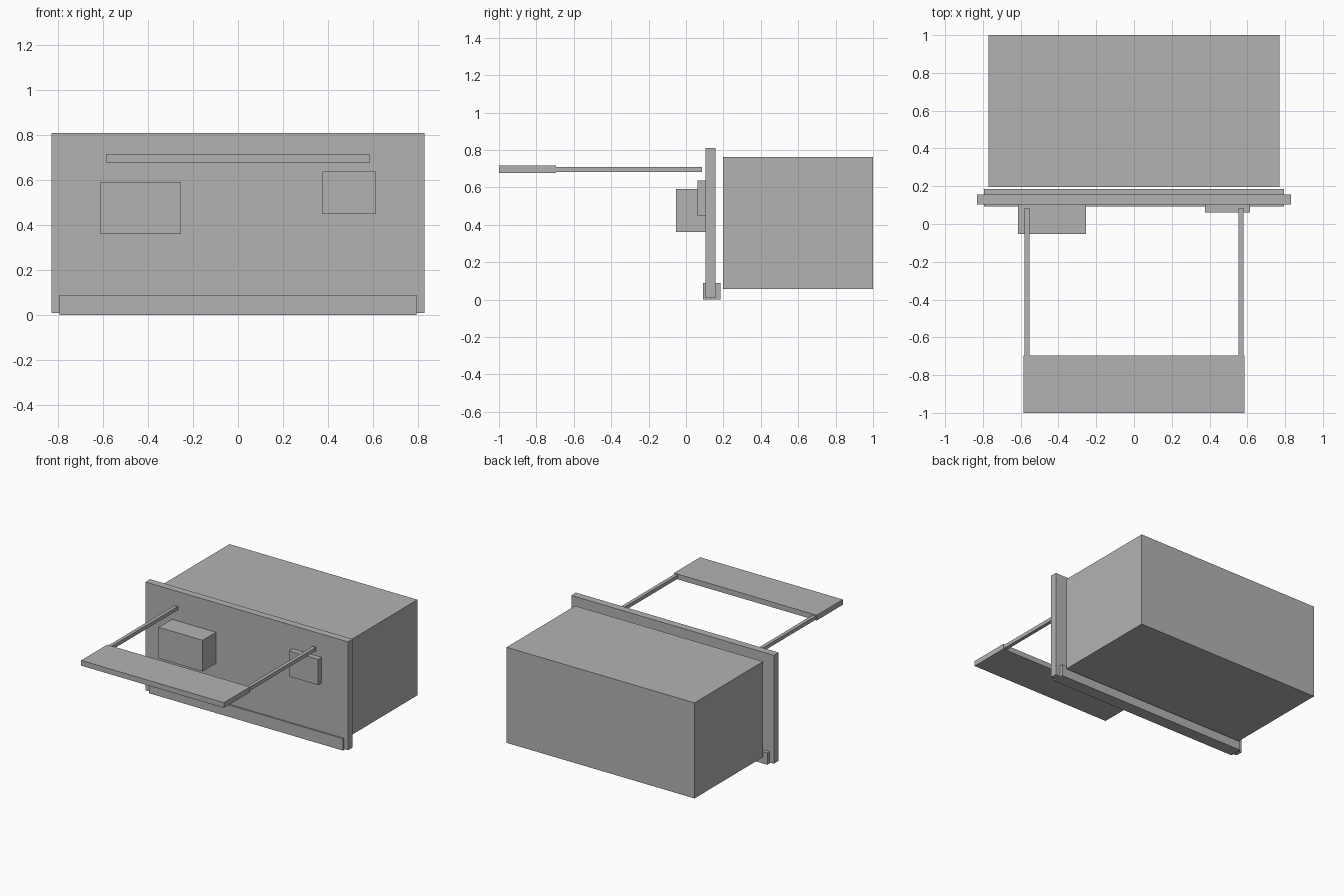
import bpy

cube = bpy.data.objects.get("Cube")
if cube:
    bpy.data.objects.remove(cube, do_unlink=True)

# Single flat grey
grey = bpy.data.materials.new("plain_grey")
grey.use_nodes = True
colour = (0.45, 0.45, 0.45, 1)
grey.diffuse_color = colour
for node in grey.node_tree.nodes:
    if node.type == 'BSDF_PRINCIPLED':
        node.inputs["Base Color"].default_value = colour


def box(name, x, y, z):
    """Box spanning the given (low, high) range on each axis."""
    spans = (x, y, z)
    bpy.ops.mesh.primitive_cube_add(size=1, location=[(a + b) / 2 for a, b in spans])
    obj = bpy.context.object
    obj.name = name
    obj.scale = [b - a for a, b in spans]
    bpy.ops.object.transform_apply(location=False, rotation=False, scale=True)
    obj.data.materials.append(grey)
    return obj


# Main body, set slightly behind the front panel
box("body", (-0.77, 0.77), (0.197, 1.0), (0.056, 0.764))
box("front_panel", (-0.83, 0.83), (0.103, 0.157), (0.008, 0.81))
box("bottom_rail", (-0.795, 0.795), (0.092, 0.184), (0.0, 0.088))

# Fittings on the panel
box("large_front_block", (-0.613, -0.253), (-0.053, 0.103), (0.361, 0.592))
box("small_front_block", (0.375, 0.613), (0.062, 0.103), (0.448, 0.638))

# Projecting shelf on two arms
box("shelf", (-0.585, 0.585), (-1.0, -0.695), (0.677, 0.716))
for side, name in ((-1, "right_arm"), (1, "left_arm")):
    centre = side * 0.566
    box(name, (centre - 0.013, centre + 0.013), (-0.695, 0.085), (0.683, 0.71))
